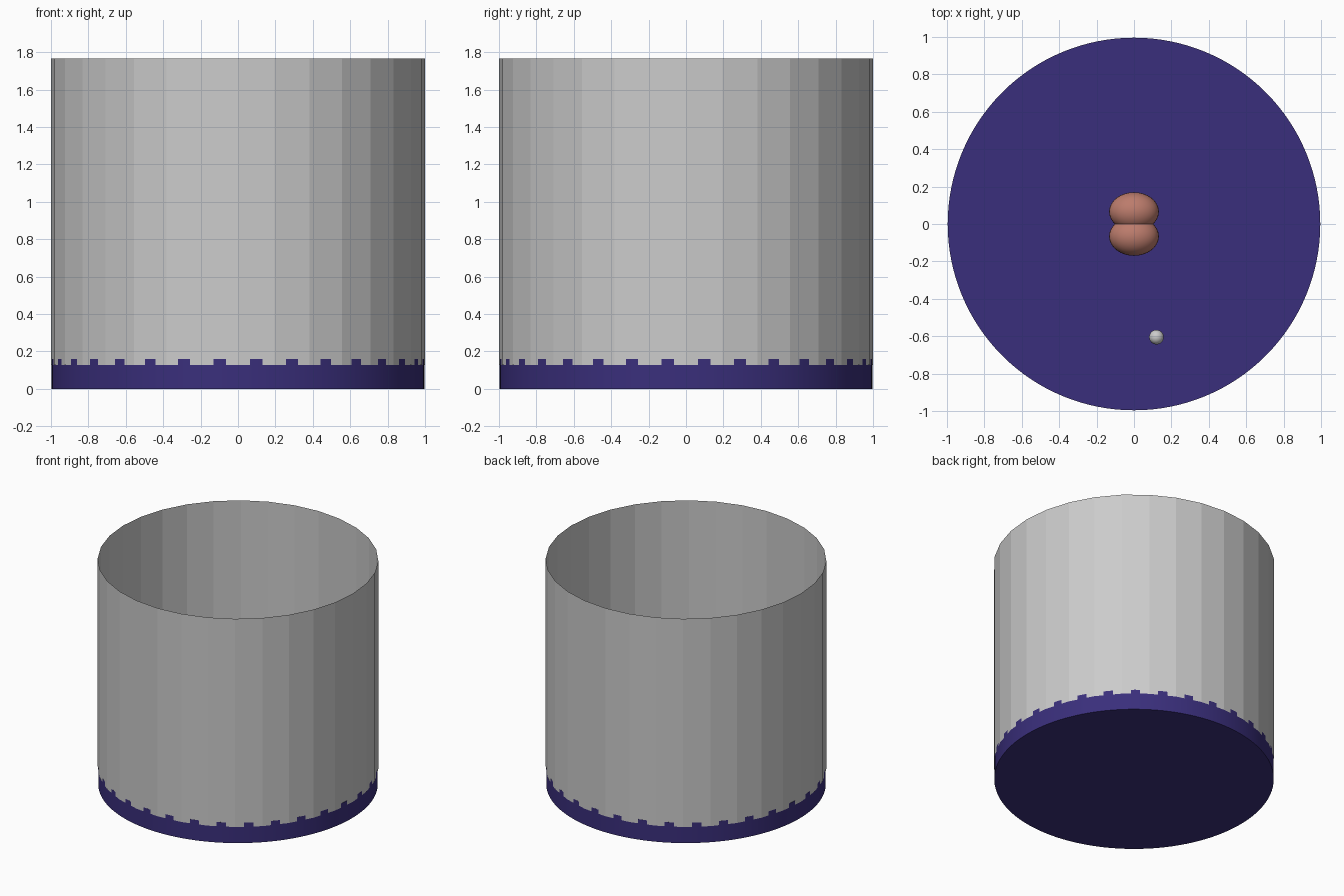
import bpy
import math

if "Cube" in bpy.data.objects:
    bpy.data.objects.remove(bpy.data.objects["Cube"])


def colour(obj, name, rgb):
    mat = bpy.data.materials.new(name)
    mat.diffuse_color = (*rgb, 1)
    mat.use_nodes = True
    mat.node_tree.nodes["Principled BSDF"].inputs["Base Color"].default_value = mat.diffuse_color
    obj.data.materials.append(mat)


def cylinder(name, sides, radius, z0, z1, fill):
    bpy.ops.mesh.primitive_cylinder_add(
        vertices=sides, radius=radius, depth=z1 - z0,
        end_fill_type=fill, location=(0, 0, (z0 + z1) / 2))
    obj = bpy.context.object
    obj.name = name
    return obj


def ellipsoid(name, centre, radii):
    bpy.ops.mesh.primitive_uv_sphere_add(segments=32, ring_count=16, location=centre)
    obj = bpy.context.object
    obj.name = name
    obj.scale = radii
    bpy.ops.object.transform_apply(location=False, rotation=False, scale=True)
    bpy.ops.object.shade_smooth()
    return obj


# Round base; its rim pokes through the middles of the faceted wall
base = cylinder("base", 128, 0.996, 0, 0.16, 'NGON')
bpy.ops.object.shade_smooth_by_angle(angle=math.radians(30))
colour(base, "purple", (0.042, 0.028, 0.2))

# Open, thin, flat-faceted glass wall
cylinder("glass_wall", 32, 1.0, 0.128, 1.765, 'NOTHING')

# Two overlapping lobes floating in the middle of the jar
for side, name in ((1, "lobe_back"), (-1, "lobe_front")):
    lobe = ellipsoid(name, (0, side * 0.066, 0.85), (0.133, 0.104, 0.104))
    colour(lobe, name + "_pink", (0.5, 0.2, 0.15))

# Small bubble
ellipsoid("bubble", (0.12, -0.605, 0.75), (0.039, 0.039, 0.039))
